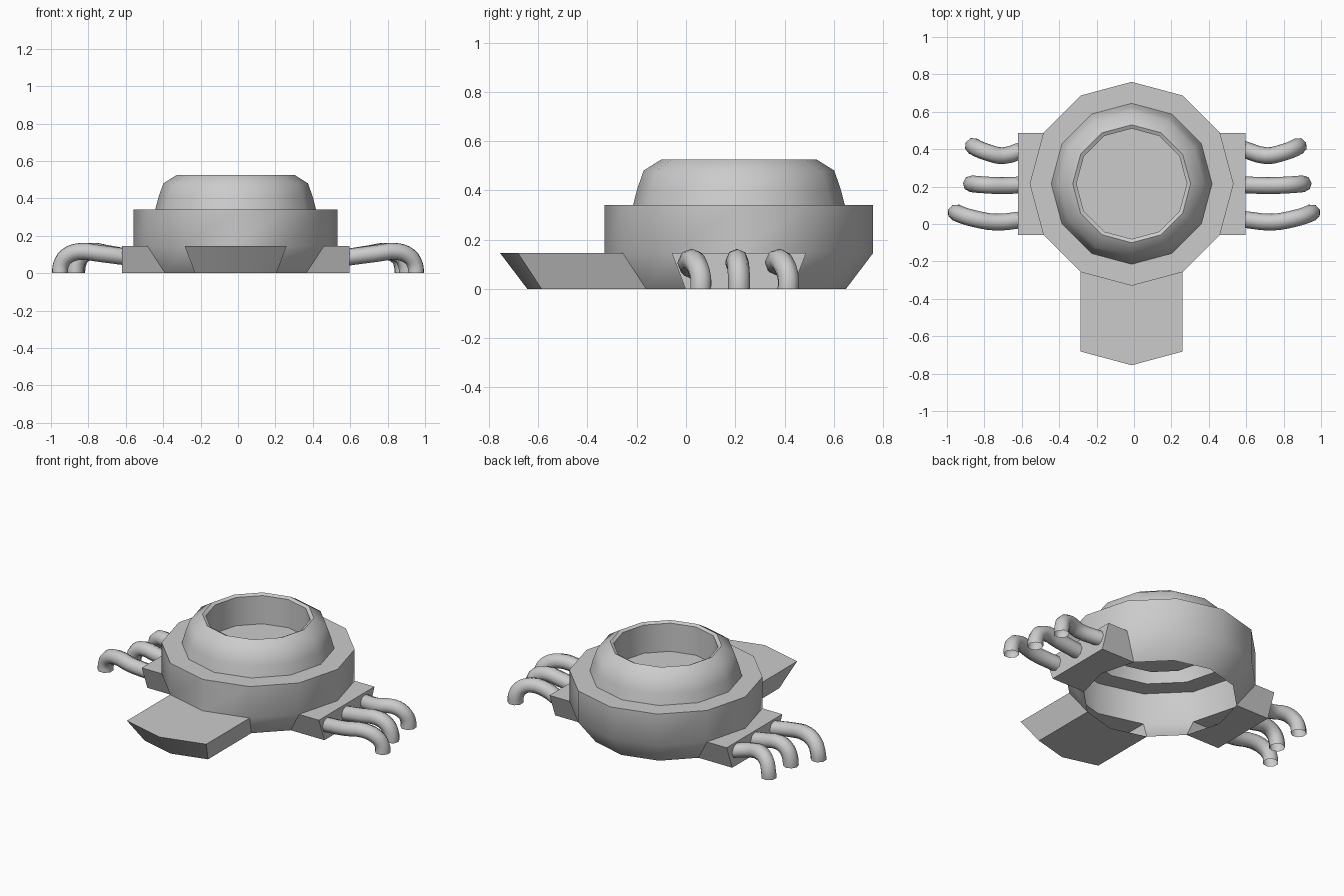
import bpy, bmesh, math
from mathutils import Vector

if "Cube" in bpy.data.objects:
    bpy.data.objects.remove(bpy.data.objects["Cube"])

CX, CY, SIDES = -0.0125, 0.215, 12


def finish(name, bm, angle=40):
    bmesh.ops.recalc_face_normals(bm, faces=bm.faces)
    me = bpy.data.meshes.new(name)
    bm.to_mesh(me)
    bm.free()
    ob = bpy.data.objects.new(name, me)
    ob.location = (CX, CY, 0)
    bpy.context.collection.objects.link(ob)
    bpy.ops.object.select_all(action='DESELECT')
    ob.select_set(True)
    bpy.context.view_layer.objects.active = ob
    bpy.ops.object.shade_smooth_by_angle(angle=math.radians(angle))
    return ob


def lathe(profile):
    """Twelve-sided turned shell; returns the bmesh and the quads of each band."""
    bm = bmesh.new()
    rings = []
    for r, z in profile:
        rings.append([bm.verts.new((r * math.cos(math.tau * i / SIDES),
                                    r * math.sin(math.tau * i / SIDES), z))
                      for i in range(SIDES)])
    bands = []
    for a, b in zip(rings, rings[1:]):
        bands.append([bm.faces.new((a[i], a[(i + 1) % SIDES],
                                    b[(i + 1) % SIDES], b[i]))
                      for i in range(SIDES)])
    return bm, rings, bands


# Wide base shell, open below, with lugs pulled out of its tapered skirt
bm, rings, bands = lathe([(0.435, 0), (0.545, 0.145), (0.545, 0.34), (0.43, 0.34)])


def pull(indices):
    res = bmesh.ops.extrude_face_region(bm, geom=[bands[0][i] for i in indices])
    bmesh.ops.delete(bm, geom=[bands[0][i] for i in indices], context='FACES_ONLY')
    return [v for v in res['geom'] if isinstance(v, bmesh.types.BMVert)]


for v in pull((8, 9)):              # front tongue
    v.co.y -= 0.425
for side, idx in ((1, (11, 0)), (-1, (5, 6))):   # flat-ended side blocks
    for v in pull(idx):
        v.co.x = side * 0.608
finish("base_shell", bm)

# Raised collar with a rounded lip, inner wall and recessed floor
bm, rings, bands = lathe([(0.43, 0.34), (0.413, 0.405), (0.387, 0.48),
                          (0.315, 0.525), (0.295, 0.515), (0.295, 0.34)])
bm.faces.new(rings[-1])
finish("collar", bm, 45)


# Curled tubes on each side block
def tube(name, side, reach, ys):
    cu = bpy.data.curves.new(name, 'CURVE')
    cu.dimensions = '3D'
    cu.bevel_depth = 0.045
    cu.bevel_resolution = 2
    cu.resolution_u = 3
    y0, y1, y2 = ys
    start = 0.585
    pts = [(0.0, y0, 0.085), (0.42, y1, 0.105), (0.72, y1 + 0.35 * (y2 - y1), 0.116),
           (0.91, y1 + 0.75 * (y2 - y1), 0.088), (0.985, y2, 0.045), (1.0, y2, 0.0)]
    sp = cu.splines.new('BEZIER')
    sp.bezier_points.add(len(pts) - 1)
    for bp, (t, y, z) in zip(sp.bezier_points, pts):
        bp.co = (side * (start + t * (reach - start)), y, z)
        bp.handle_left_type = bp.handle_right_type = 'AUTO'
    last = sp.bezier_points[-1]
    last.handle_left_type = last.handle_right_type = 'FREE'
    last.handle_left = last.co + Vector((0, 0, 0.015))
    last.handle_right = last.co - Vector((0, 0, 0.015))
    ob = bpy.data.objects.new(name, cu)
    bpy.context.collection.objects.link(ob)
    bpy.ops.object.select_all(action='DESELECT')
    ob.select_set(True)
    bpy.context.view_layer.objects.active = ob
    bpy.ops.object.convert(target='MESH')
    bpy.ops.object.shade_smooth_by_angle(angle=math.radians(60))


# (right reach, left reach, y at root / dip / tip)
tubes = {"rear": (0.88, 0.86, (0.40, 0.365, 0.415)),
         "middle": (0.905, 0.87, (0.21, 0.205, 0.215)),
         "front": (0.952, 0.952, (0.025, 0.01, 0.06))}
for key, (right, left, ys) in tubes.items():
    tube("right_%s_tube" % key, 1, right, ys)
    tube("left_%s_tube" % key, -1, left, ys)
